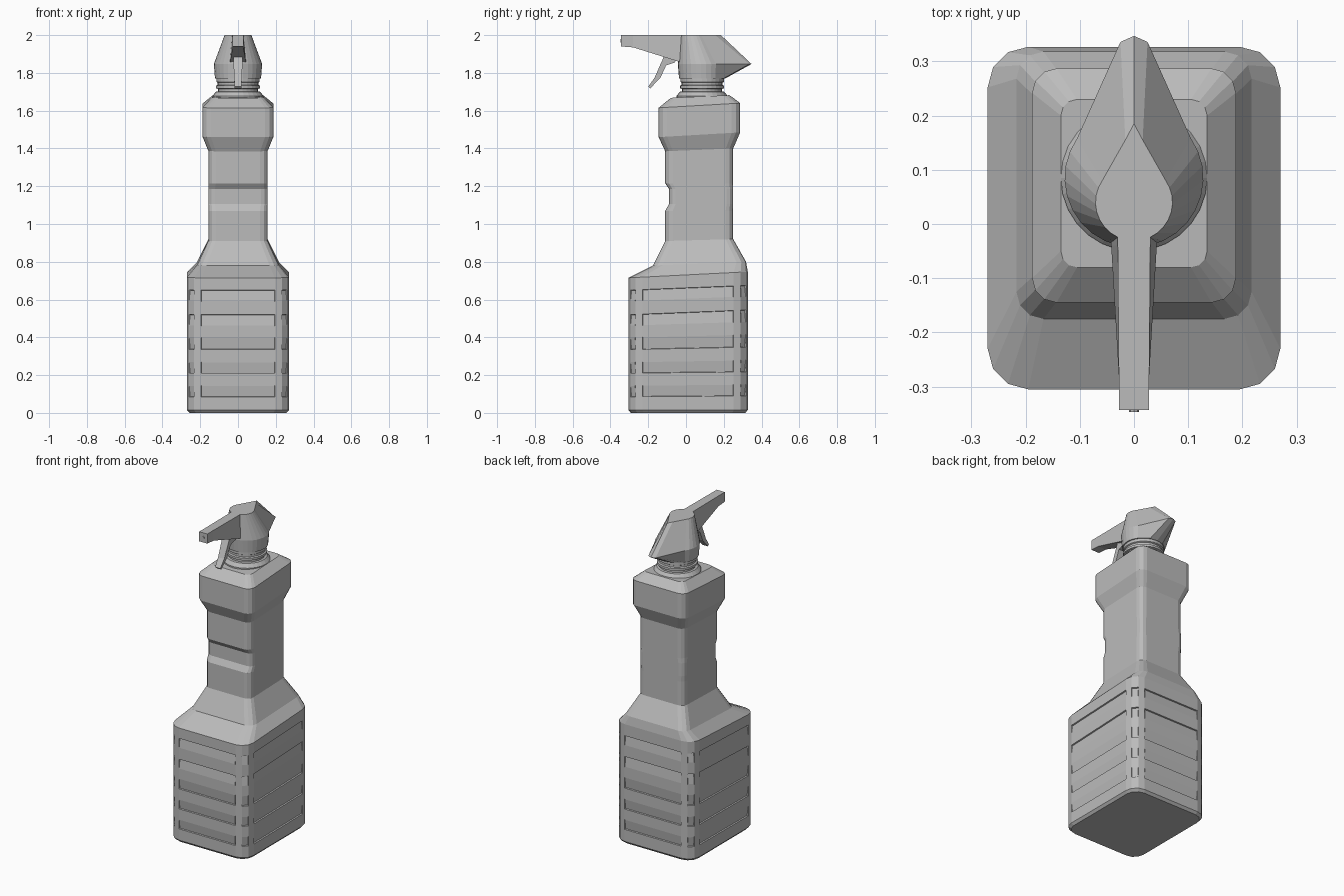
import bpy, bmesh, math

if "Cube" in bpy.data.objects:
    bpy.data.objects.remove(bpy.data.objects["Cube"])

grey = bpy.data.materials.new("plain grey plastic")
grey.diffuse_color = (0.5, 0.5, 0.5, 1)
grey.use_nodes = True
grey.node_tree.nodes["Principled BSDF"].inputs["Base Color"].default_value = grey.diffuse_color


def finish(bm, name):
    bmesh.ops.recalc_face_normals(bm, faces=bm.faces)
    me = bpy.data.meshes.new(name)
    bm.to_mesh(me)
    bm.free()
    me.materials.append(grey)
    ob = bpy.data.objects.new(name, me)
    bpy.context.collection.objects.link(ob)
    return ob


def loft(bm, rings):
    """Skin a list of equal-length point rings; returns faces[level][side]."""
    vs = [[bm.verts.new(p) for p in r] for r in rings]
    n = len(vs[0])
    out = [[bm.faces.new((a[k], a[(k + 1) % n], b[(k + 1) % n], b[k])) for k in range(n)]
           for a, b in zip(vs, vs[1:])]
    bm.faces.new(vs[0][::-1])
    bm.faces.new(vs[-1])
    return out


def rounded_ring(zf, zb, hx, y0, y1, c):
    """Rounded rectangle whose height runs from zf at the front to zb at the back."""
    pts = []
    for q, (sx, sy) in enumerate([(1, 1), (-1, 1), (-1, -1), (1, -1)]):
        for k in range(4):
            a = math.radians(30 * (k if q % 2 == 0 else 3 - k))
            x = sx * (hx - c * (1 - math.cos(a)))
            y = (y1 - c * (1 - math.sin(a))) if sy > 0 else (y0 + c * (1 - math.sin(a)))
            pts.append((x, y, zf + (zb - zf) * (y - y0) / (y1 - y0)))
    return pts


# Bottle: base, ribbed lower body, shoulder, grip neck, upper bulge
base = (0.27, -0.305, 0.327, 0.075)
bands = [(0.085, 0.09), (0.145, 0.152), (0.21, 0.217), (0.27, 0.28), (0.335, 0.348),
         (0.40, 0.416), (0.46, 0.48), (0.52, 0.545), (0.59, 0.615), (0.65, 0.675)]
levels = [(0, 0, 0.257, -0.292, 0.314, 0.068), (0.015, 0.015) + base]
levels += [b + base for b in bands]
levels += [
    (0.715, 0.747) + base,
    (0.78, 0.80, 0.217, -0.175, 0.318, 0.05),
    (0.91, 0.92, 0.157, -0.11, 0.25, 0.04),
    (1.07, 1.07, 0.157, -0.11, 0.25, 0.04),
    (1.105, 1.105, 0.157, -0.09, 0.25, 0.035),
    (1.185, 1.185, 0.157, -0.09, 0.25, 0.035),
    (1.215, 1.215, 0.157, -0.11, 0.25, 0.04),
    (1.385, 1.40, 0.157, -0.11, 0.25, 0.04),
    (1.46, 1.485, 0.188, -0.145, 0.287, 0.045),
    (1.615, 1.64, 0.188, -0.145, 0.287, 0.045),
    (1.668, 1.682, 0.135, -0.08, 0.23, 0.03),
]
bm = bmesh.new()
sides = loft(bm, [rounded_ring(*l) for l in levels])
bmesh.ops.recalc_face_normals(bm, faces=bm.faces)

# Wedge-shaped recesses on flats and corner facets; lower three sink at the bottom edge
for b in range(5):
    picked = [f for k, f in enumerate(sides[2 + 2 * b]) if k % 4 in (1, 3)]
    bmesh.ops.inset_individual(bm, faces=picked, thickness=0.003, depth=0)
    for f in picked:
        f.normal_update()
        nrm = f.normal.copy()
        vs = sorted(f.verts, key=lambda v: v.co.z)
        # pair up the vertical edges so slanted bands choose the right end
        cols = {}
        for v in f.verts:
            cols.setdefault((round(v.co.x, 2), round(v.co.y, 2)), []).append(v)
        groups = list(cols.values())
        if any(len(g) != 2 for g in groups):
            groups = [[vs[0], vs[2]], [vs[1], vs[3]]]
        for g in groups:
            g.sort(key=lambda v: v.co.z)
            g[0 if b < 3 else 1].co -= nrm * 0.008
finish(bm, "bottle")

# Screw collar, turned about the neck axis
CY = 0.085
profile = [(0.135, 1.66), (0.135, 1.678), (0.118, 1.70), (0.105, 1.702), (0.105, 1.715),
           (0.117, 1.718), (0.117, 1.732), (0.108, 1.736), (0.108, 1.748),
           (0.115, 1.752), (0.115, 1.78)]
bm = bmesh.new()
loft(bm, [[(r * math.cos(math.tau * k / 28), CY + r * math.sin(math.tau * k / 28), z)
           for k in range(28)] for r, z in profile])
finish(bm, "screw_collar")


def teardrop(z, cy, r, tip_x, tip_y, peak_y):
    """Circular front arc closed by a three-point tip at the back."""
    pts = []
    for k in range(21):
        a = math.radians(55 + 250 * k / 20)
        pts.append((r * math.sin(a), cy + r * math.cos(a), z))
    return pts + [(-tip_x, tip_y, z), (0, peak_y, z), (tip_x, tip_y, z)]


# Sprayer head shroud
bm = bmesh.new()
loft(bm, [teardrop(1.77, CY, 0.122, 0.045, CY + 0.113, CY + 0.122),
          teardrop(1.847, CY, 0.128, 0.025, 0.336, 0.347),
          teardrop(2.0, 0.04, 0.071, 0.016, 0.155, 0.185)])
finish(bm, "sprayer_head")

# Spray arm
bm = bmesh.new()
loft(bm, [[(-top, y, 2.0), (top, y, 2.0), (bot, y, z), (-bot, y, z)]
          for y, top, bot, z in [(-0.343, 0.028, 0.028, 1.94), (-0.28, 0.028, 0.028, 1.935),
                                 (-0.04, 0.03, 0.042, 1.86), (0.03, 0.03, 0.042, 1.84)]])
finish(bm, "spray_arm")

# Nozzle tip
bm = bmesh.new()
loft(bm, [[(0.009 * math.cos(math.tau * k / 8), y, 1.97 + 0.009 * math.sin(math.tau * k / 8))
           for k in range(8)] for y in (-0.347, -0.33)])
finish(bm, "nozzle_tip")

# Trigger: curved strip given by matching front and back edge points
front = [(-0.112, 1.91), (-0.122, 1.875), (-0.14, 1.835), (-0.166, 1.775), (-0.2, 1.727)]
back = [(-0.04, 1.89), (-0.06, 1.855), (-0.105, 1.84), (-0.135, 1.775), (-0.19, 1.717)]
bm = bmesh.new()
loft(bm, [[(-w, f[0], f[1]), (w, f[0], f[1]), (w, g[0], g[1]), (-w, g[0], g[1])]
          for f, g, w in zip(front, back, (0.024, 0.024, 0.023, 0.021, 0.018))])
finish(bm, "trigger")
